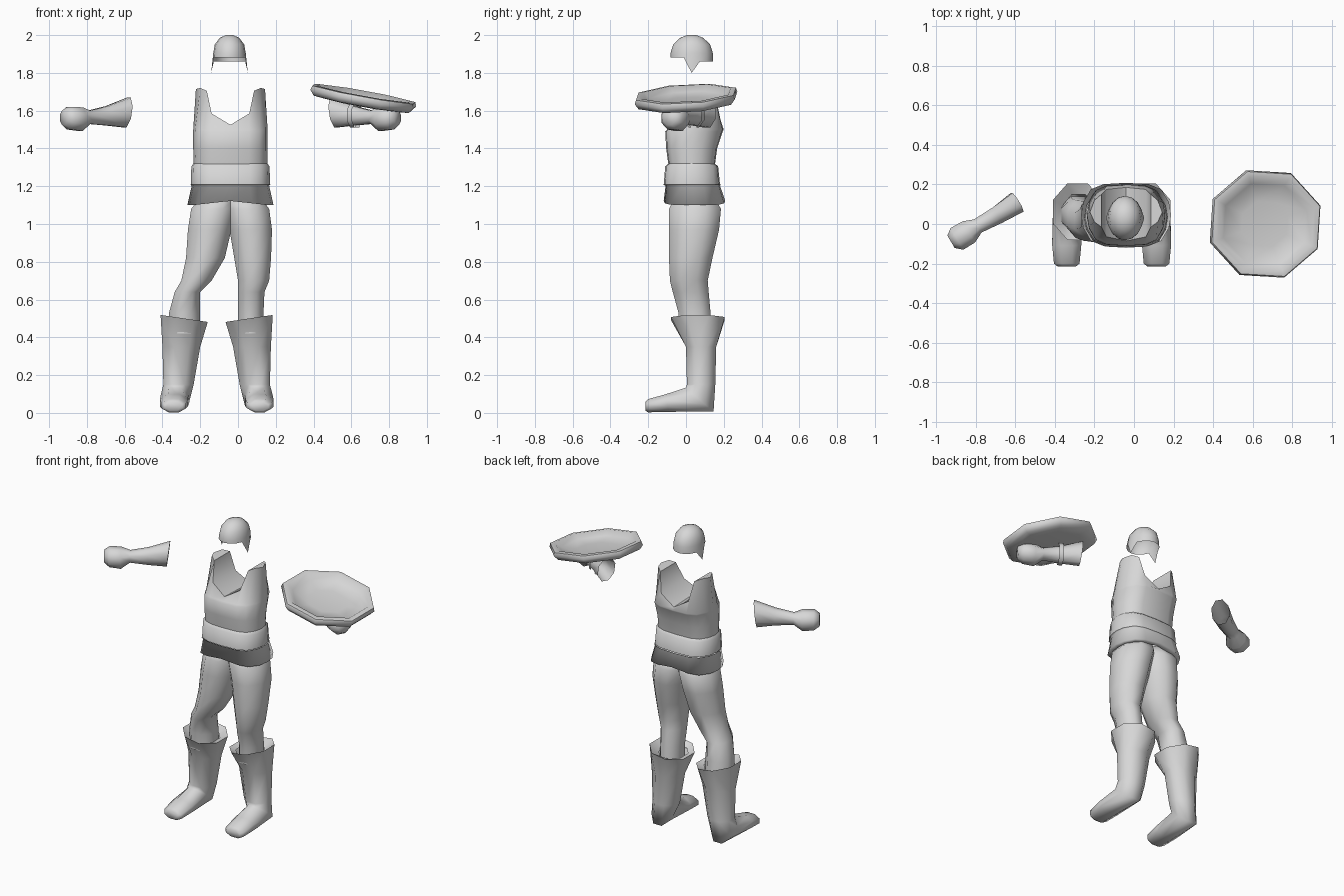
import bpy, bmesh, math
from mathutils import Vector

if "Cube" in bpy.data.objects:
    bpy.data.objects.remove(bpy.data.objects["Cube"])

GREY = bpy.data.materials.new("light grey")
GREY.diffuse_color = (.68, .68, .68, 1)
GREY.use_nodes = True
GREY.node_tree.nodes["Principled BSDF"].inputs["Base Color"].default_value = GREY.diffuse_color
MID = -0.04        # body centre line
STANCE = -0.113    # centre line between the boots


def skin(name, rings, start=False, end=False, angle=40, patches=()):
    """Join equal rings of points with quads; optional caps and extra faces on the last ring."""
    bm = bmesh.new()
    vs = [[bm.verts.new(p) for p in r] for r in rings]
    n = len(vs[0])
    for a, b in zip(vs, vs[1:]):
        for i in range(n):
            j = (i + 1) % n
            bm.faces.new((a[i], a[j], b[j], b[i]))
    if start:
        bm.faces.new(vs[0][::-1])
    if end:
        bm.faces.new(vs[-1])
    for p in patches:
        bm.faces.new([vs[-1][i % n] for i in p])
    bmesh.ops.recalc_face_normals(bm, faces=bm.faces)
    me = bpy.data.meshes.new(name)
    bm.to_mesh(me)
    bm.free()
    me.materials.append(GREY)
    ob = bpy.data.objects.new(name, me)
    bpy.context.collection.objects.link(ob)
    bpy.ops.object.select_all(action='DESELECT')
    ob.select_set(True)
    bpy.context.view_layer.objects.active = ob
    bpy.ops.object.shade_smooth_by_angle(angle=math.radians(angle))
    return ob


def oval(c, a, b, n=8, turn=0.5):
    c, a, b = Vector(c), Vector(a), Vector(b)
    return [c + a * math.cos(t) + b * math.sin(t)
            for t in (2 * math.pi * (i + turn) / n for i in range(n))]


def span(x0, x1, y0, y1, z, tilt=0, n=8):
    """Level oval filling a rectangle; tilt raises its +x side."""
    k = 1 / math.cos(math.pi / n)
    rx, ry = (x1 - x0) / 2 * k, (y1 - y0) / 2 * k
    return oval(((x0 + x1) / 2, (y0 + y1) / 2, z), (rx, 0, tilt), (0, ry, 0), n)


def mirror(rings, axis):
    return [[Vector((2 * axis - p.x, p.y, p.z)) for p in r] for r in rings]


# Legs, overlapping at the crotch and tucked under the skirt
skin("left_leg", [span(*s) for s in [
    (-.37, -.20, -.04, .14, .42), (-.365, -.20, -.04, .13, .53), (-.335, -.20, -.07, .12, .64),
    (-.30, -.14, -.085, .115, .70), (-.275, -.07, -.09, .14, .82), (-.265, -.035, -.09, .175, .97),
    (-.248, -.01, -.09, .185, 1.08), (-.20, -.01, -.06, .15, 1.14)]], end=True, angle=80)
skin("right_leg", [span(*s) for s in [
    (.00, .13, -.04, .14, .42), (.00, .135, -.04, .13, .53), (.00, .14, -.07, .12, .64),
    (.00, .165, -.085, .115, .70), (-.02, .175, -.09, .14, .82), (-.045, .18, -.09, .175, .97),
    (-.07, .165, -.09, .185, 1.08), (-.07, .12, -.06, .15, 1.14)]], end=True, angle=80)

# Boots: flared cuff, shaft, then bending forward into the foot
boot = [span(-.36, -.20, -.04, .15, .47),
        span(-.41, -.16, -.08, .205, .50, -.02),
        span(-.40, -.20, 0, .16, .35),
        span(-.395, -.235, .005, .155, .15),
        oval((-.335, .072, .07), (.08, 0, 0), (0, .08, -.068)),
        oval((-.34, -.10, .052), (.08, 0, 0), (0, .01, -.05)),
        oval((-.34, -.20, .038), (.07, 0, 0), (0, 0, -.038)),
        oval((-.34, -.215, .035), (.05, 0, 0), (0, 0, -.025))]
skin("left_boot", boot, end=True, angle=75)
skin("right_boot", mirror(boot, STANCE), end=True, angle=75)

# Vest columns run from front middle round the side to back middle
SIDE = [0, .5, .78, .95, 1, .95, .78, .5, 0]
DEPTH = [0, .02, .1, .3, .5, .7, .9, .98, 1]


def around(h):
    right = [Vector((MID + x, y, z)) for x, y, z in h]
    left = [Vector((MID - x, y, z)) for x, y, z in h[-2:0:-1]]
    return right + left


def vest_ring(half, front, back, z):
    return around([(half * s, front + (back - front) * d, z) for s, d in zip(SIDE, DEPTH)])


# Flared skirt, smoothed into its underside, hem lifted at the middle
under, hem = vest_ring(.195, -.08, .17, 1.10), vest_ring(.228, -.118, .208, 1.10)
for p in under + hem:
    p.z += .022 * max(0, 1 - abs(p.x - MID) / .2)
skin("skirt", [under, hem, vest_ring(.205, -.108, .18, 1.203), vest_ring(.212, -.12, .185, 1.208)],
     angle=180)

# Vest with thick shoulder straps and a scooped V neck
neck = around([(0, -.085, 1.525), (.1, -.065, 1.585), (.125, -.015, 1.705), (.16, .01, 1.72),
               (.183, .06, 1.715), (.16, .12, 1.72), (.125, .15, 1.705), (.1, .175, 1.575),
               (0, .185, 1.515)])
skin("vest", [vest_ring(.195, -.09, .15, 1.29), vest_ring(.197, -.105, .165, 1.40),
              vest_ring(.197, -.11, .195, 1.49), vest_ring(.197, -.1, .2, 1.50), neck],
     patches=[(2, 3, 4, 5, 6), (10, 11, 12, 13, 14), (1, 2, 6, 7), (9, 10, 14, 15),
              (0, 1, 7, 8), (8, 9, 15, 0)], angle=50)

# Thick waist band
skin("waist_band", [vest_ring(.19, -.09, .15, 1.20), vest_ring(.21, -.118, .18, 1.21),
                    vest_ring(.207, -.11, .17, 1.305), vest_ring(.195, -.09, .15, 1.322)],
     angle=60)

# Helmet with pointed cheek flaps
HC = (-.045, .03)


def cap_ring(rx, ry, z):
    return oval((*HC, z), (rx, 0, 0), (0, ry, 0), 16, 0)


brim = cap_ring(.09, .112, 1.86)
for p in brim:
    off = p.y - HC[1]
    if abs(off) < .01:
        p.z = 1.80
        p.x += math.copysign(.007, p.x - HC[0])
    elif off < 0:
        p.z = 1.882
skin("helmet", [brim, cap_ring(.086, .112, 1.905), cap_ring(.078, .098, 1.95),
                cap_ring(.052, .062, 1.985), cap_ring(.02, .025, 2.0)], end=True, angle=45)

# Forearms with fists, open at the elbow
AX = Vector((.5, -.85, 0))
arm = [oval(c, AX * h, (.012 * (i == 0), 0, v)) for i, (c, h, v) in enumerate([
    ((-.59, .11, 1.59), .06, .085), ((-.69, .045, 1.573), .05, .056),
    ((-.79, -.01, 1.565), .042, .038), ((-.835, -.04, 1.555), .068, .068),
    ((-.895, -.075, 1.56), .07, .064), ((-.925, -.09, 1.562), .04, .04)])]
skin("left_forearm", arm, end=True, angle=60)
skin("right_forearm", mirror(arm, MID), end=True, angle=60)

# Strap holding the shield to the arm
loop = [oval((x, y, 1.576), AX * .062, (0, 0, .07)) for x, y in ((-.685, .048), (-.71, .034))]
skin("shield_strap", mirror(loop, MID), angle=60)


# Octagonal dished shield, tilted
def shield_ring(r, h):
    ring = oval((.663, 0, 0), (r * 1.03, 0, 0), (0, r, 0), 8, .42)
    return [Vector((p.x + .18 * h, p.y, 1.667 + h - .18 * (p.x - .66) + .06 * p.y)) for p in ring]


skin("shield", [shield_ring(r, h) for r, h in [
    (.20, -.035), (.265, -.028), (.287, 0), (.28, .022), (.25, .025), (.215, -.005), (.12, -.018)]],
     start=True, end=True, angle=60)
